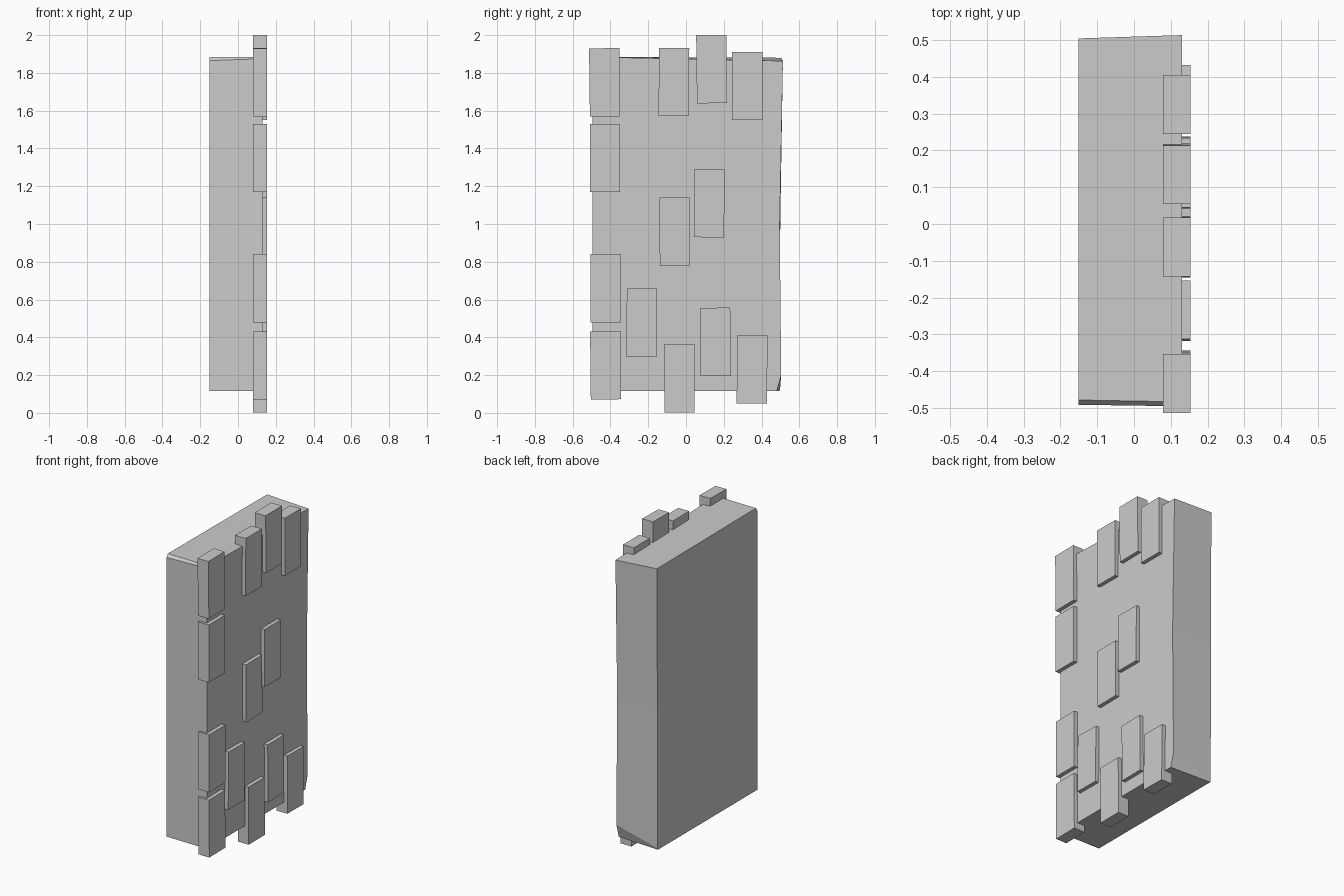
import bpy
import bmesh
import math
from mathutils import Matrix

if "Cube" in bpy.data.objects:
    bpy.data.objects.remove(bpy.data.objects["Cube"])


def finish(bm, name):
    bmesh.ops.recalc_face_normals(bm, faces=bm.faces[:])
    mesh = bpy.data.meshes.new(name)
    bm.to_mesh(mesh)
    bm.free()
    obj = bpy.data.objects.new(name, mesh)
    bpy.context.collection.objects.link(obj)
    return obj


def loft(name, x0, profile0, x1, profile1):
    """Join two matching (y, z) outlines lying at x0 and x1."""
    bm = bmesh.new()
    a = [bm.verts.new((x0, y, z)) for y, z in profile0]
    b = [bm.verts.new((x1, y, z)) for y, z in profile1]
    bm.faces.new(a)
    bm.faces.new(b)
    for i in range(len(a)):
        j = (i + 1) % len(a)
        bm.faces.new((a[i], a[j], b[j], b[i]))
    return finish(bm, name)


# Worn slab: slightly uneven sides, chipped upper and lower corners
back = [(-.490, .115), (.493, .115), (.498, .125), (.499, 1.0),
        (.504, 1.880), (-.478, 1.885), (-.491, 1.865)]
face = [(-.494, .115), (.480, .115), (.504, .200), (.496, 1.0),
        (.513, 1.863), (-.483, 1.884), (-.495, 1.875)]
loft("slab", -.151, back, .130, face)

# Raised tiles on the +x face: centre y, centre z, tilt in degrees
tiles = [
    (-.431, 1.750, .7), (-.429, 1.350, 0), (-.425, .660, 0), (-.426, .252, .6),
    (-.064, 1.752, -.4), (.136, 1.820, .7), (.324, 1.731, 0),
    (.123, 1.110, -.5), (-.060, .960, .5), (-.235, .478, -.7),
    (-.035, .183, .4), (.156, .376, .6), (.350, .230, -.7),
]
for i, (y, z, tilt) in enumerate(tiles):
    bm = bmesh.new()
    bmesh.ops.create_cube(bm, size=1, matrix=Matrix.Diagonal((.075, .160, .361, 1)))
    tile = finish(bm, f"tile_{i + 1:02d}")
    tile.location = (.1165, y, z)
    tile.rotation_euler.x = math.radians(tilt)
